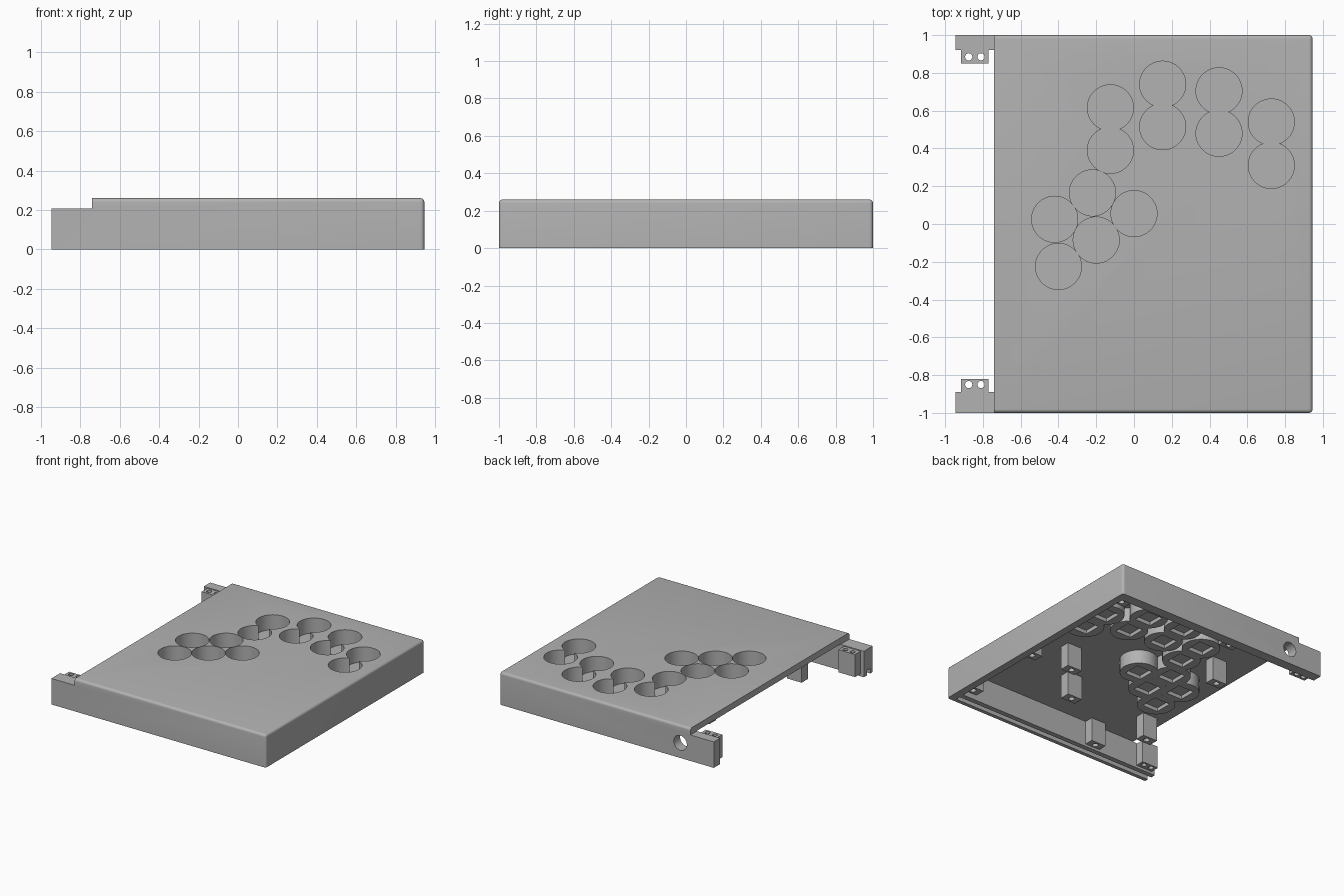
import bpy, bmesh
from mathutils import Matrix, Vector

if "Cube" in bpy.data.objects:
    bpy.data.objects.remove(bpy.data.objects["Cube"], do_unlink=True)

grey = bpy.data.materials.new("plain grey")
grey.use_nodes = True
COLOUR = (0.45, 0.45, 0.45, 1)
grey.diffuse_color = COLOUR
grey.node_tree.nodes["Principled BSDF"].inputs["Base Color"].default_value = COLOUR


def finish(bm, name):
    mesh = bpy.data.meshes.new(name)
    bm.to_mesh(mesh)
    bm.free()
    mesh.materials.append(grey)
    ob = bpy.data.objects.new(name, mesh)
    bpy.context.collection.objects.link(ob)
    return ob


def box_bm(lo, hi):
    bm = bmesh.new()
    lo, hi = Vector(lo), Vector(hi)
    mid = Matrix.Translation((lo + hi) / 2)
    bmesh.ops.create_cube(bm, size=1, matrix=mid @ Matrix.Diagonal((*(hi - lo), 1)))
    return bm


def box(name, lo, hi):
    return finish(box_bm(lo, hi), name)


def cylinder(name, centre, r, length, axis="Z", sides=64):
    bm = bmesh.new()
    turn = Matrix.Rotation(1.5707963, 4, "X") if axis == "Y" else Matrix()
    bmesh.ops.create_cone(bm, cap_ends=True, segments=sides, radius1=r, radius2=r,
                          depth=length, matrix=Matrix.Translation(centre) @ turn)
    return finish(bm, name)


def combine(target, tool, op):
    mod = target.modifiers.new(op, "BOOLEAN")
    mod.operation, mod.solver, mod.object = op, "EXACT", tool
    bpy.context.view_layer.objects.active = target
    bpy.ops.object.modifier_apply(modifier=mod.name)
    bpy.data.objects.remove(tool, do_unlink=True)


LEFT, RIGHT, EDGE = -0.945, 0.945, -0.74
TOP, CEIL = 0.26, 0.21
FRONT_IN, BACK_IN, RIGHT_IN = -0.89, 0.92, 0.885
CUP_LOW, FLOOR = 0.10, 0.14

# Rounded outer block, rounded on the top rim and the two right corners
bm = box_bm((LEFT, -1, 0), (RIGHT, 1, TOP))


def rounded(e):
    a, b = (v.co for v in e.verts)
    on_right = min(a.x, b.x) > 0
    on_top = min(a.z, b.z) > 0.1
    upright = abs(a.z - b.z) > 0.1
    along_x = abs(a.x - b.x) > 0.1
    return (on_right and (on_top or upright)) or (on_top and along_x)


bmesh.ops.bevel(bm, geom=[e for e in bm.edges if rounded(e)], offset=0.02,
                segments=5, profile=0.5, affect="EDGES")
case = finish(bm, "case_shell")

# Hollow inside, lowered arms and the groove under the front wall
combine(case, box("cavity", (-2, FRONT_IN, -1), (RIGHT_IN, BACK_IN, CEIL)), "DIFFERENCE")
combine(case, box("arm_step", (-2, -2, CEIL - 0.003), (EDGE, 2, 1)), "DIFFERENCE")
combine(case, box("front_groove", (-2, -0.97, -1), (RIGHT_IN, -0.93, 0.04)), "DIFFERENCE")

# Button cups
buttons = [(-0.125, 0.39), (-0.125, 0.615), (0.152, 0.515), (0.152, 0.74),
           (0.45, 0.48), (0.45, 0.705), (0.727, 0.31), (0.727, 0.54),
           (-0.22, 0.165), (0, 0.055), (-0.42, 0.025), (-0.2, -0.085), (-0.4, -0.225)]
for x, y in buttons:
    combine(case, cylinder("cup", (x, y, (CUP_LOW + 0.24) / 2), 0.14, 0.24 - CUP_LOW), "UNION")
for x, y in buttons:
    combine(case, cylinder("well", (x, y, FLOOR + 0.2), 0.122, 0.4), "DIFFERENCE")
for x, y in buttons:
    s = 0.07
    combine(case, box("switch_recess", (x - s, y - s, 0), (x + s, y + s, 0.13)), "DIFFERENCE")

# Cable hole through the back wall
combine(case, cylinder("cable_hole", (-0.65, 1, 0.12), 0.058, 0.4, "Y", 48), "DIFFERENCE")

# Screw tabs on the two arms
for name, y0, y1 in (("back_tab", 0.85, BACK_IN + 0.01), ("front_tab", FRONT_IN - 0.01, -0.82)):
    tab = box(name, (-0.915, y0, 0.02), (-0.77, y1, 0.2))
    hole_y = 0.885 if y0 > 0 else -0.85
    for x in (-0.875, -0.81):
        combine(tab, cylinder("hole", (x, hole_y, 0.1), 0.019, 0.5, sides=24), "DIFFERENCE")

# Screw posts hanging from the underside
posts = [("centre_post", 0.49, -0.13), ("front_post", 0.22, -0.45),
         ("edge_front_post", -0.59, -0.56), ("edge_back_post", -0.45, 0.40),
         ("front_wall_post", -0.35, -0.86), ("back_wall_post", -0.16, 0.89),
         ("right_wall_post", 0.85, -0.15), ("front_corner_post", 0.85, -0.82),
         ("back_corner_post", 0.85, 0.87)]
for name, x, y in posts:
    post = box(name, (x - 0.065, y - 0.04, 0.02), (x + 0.065, y + 0.04, CEIL + 0.01))
    combine(post, cylinder("hole", (x, y, 0.02), 0.022, 0.24, sides=24), "DIFFERENCE")

# Smooth the curved walls, keep hard edges
bpy.ops.object.select_all(action="DESELECT")
case.select_set(True)
bpy.context.view_layer.objects.active = case
bpy.ops.object.shade_smooth_by_angle(angle=0.5)
